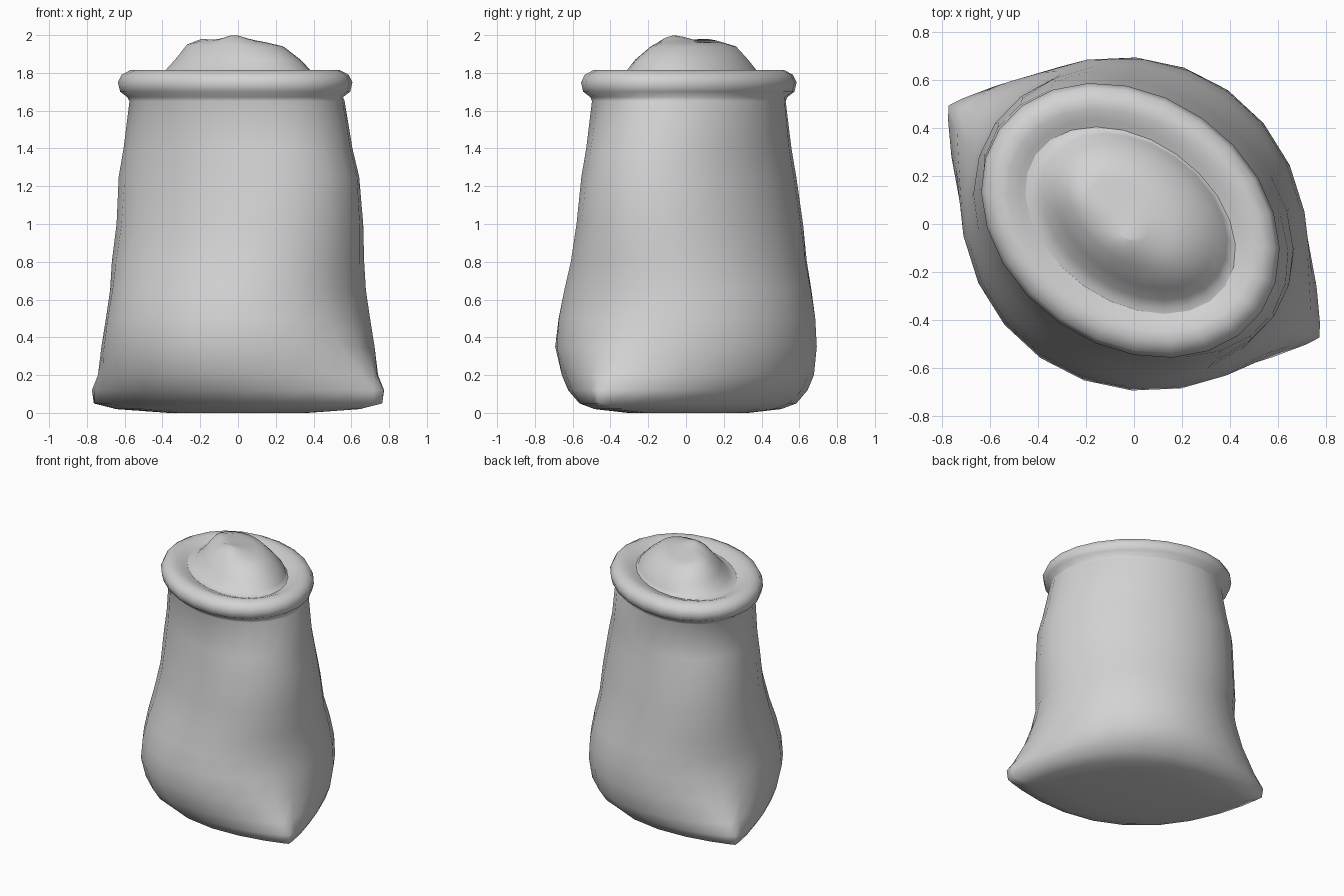
import bpy, bmesh
from math import sin, cos, pi, radians, exp, copysign
from mathutils import Vector, Matrix

# Remove the default cube
cube = bpy.data.objects.get("Cube")
if cube:
    bpy.data.objects.remove(cube, do_unlink=True)

SEGMENTS = 24

cloth = bpy.data.materials.new("plain grey")
cloth.use_nodes = True
cloth.diffuse_color = (0.65, 0.65, 0.65, 1)
cloth.node_tree.nodes["Principled BSDF"].inputs["Base Color"].default_value = (0.65, 0.65, 0.65, 1)


def loft(name, rings, cap_start=False, cap_end=False, shape=None):
    """Skin a stack of turned ovals: (height, long radius, short radius, pinch, turn, x, y).
    A pinch above 1 draws the ends of the oval out into corners."""
    bm = bmesh.new()
    loops = []
    for z, a, b, pinch, turn, x, y in rings:
        spin = Matrix.Rotation(radians(turn), 3, 'Z')
        loop = []
        for i in range(SEGMENTS):
            t = 2 * pi * i / SEGMENTS
            side = copysign(abs(sin(t)) ** pinch, sin(t))
            loop.append(bm.verts.new(spin @ Vector((a * cos(t), b * side, z)) + Vector((x, y, 0))))
        loops.append(loop)
    for low, high in zip(loops, loops[1:]):
        for i in range(SEGMENTS):
            j = (i + 1) % SEGMENTS
            bm.faces.new((low[i], low[j], high[j], high[i]))
    if cap_start:
        bm.faces.new(loops[0][::-1])
    if cap_end:
        bm.faces.new(loops[-1])
    if shape:
        for v in bm.verts:
            shape(v.co)
    mesh = bpy.data.meshes.new(name)
    bm.to_mesh(mesh)
    bm.free()
    mesh.materials.append(cloth)
    for p in mesh.polygons:
        p.use_smooth = True
    obj = bpy.data.objects.new(name, mesh)
    bpy.context.collection.objects.link(obj)


# Sack body: pinched bottom corners, bulging belly, narrow neck
body = [
    (0.00, 0.42, 0.30, 1.4, -32, 0, 0.01),
    (0.02, 0.76, 0.44, 1.7, -32, 0, 0.01),
    (0.05, 0.90, 0.52, 1.9, -32, 0, 0.01),
    (0.12, 0.91, 0.60, 1.8, -32, 0, 0.01),
    (0.20, 0.86, 0.65, 1.6, -33, 0, 0.01),
    (0.35, 0.78, 0.68, 1.2, -35, 0, 0),
    (0.50, 0.73, 0.67, 1.07, -36, 0, 0.005),
    (0.65, 0.70, 0.635, 1, -36, 0, 0.01),
    (0.80, 0.705, 0.585, 1, -35, 0, 0.015),
    (1.00, 0.70, 0.545, 1, -35, 0.01, 0.02),
    (1.25, 0.69, 0.505, 1, -34, 0.005, 0.015),
    (1.40, 0.655, 0.485, 1, -34, 0, 0.015),
    (1.65, 0.608, 0.47, 1, -33, -0.005, 0.015),
]

# Rolled rim: the cloth turns outward, over and down into the mouth
for height, out in ((1.672, 0.025), (1.70, 0.063), (1.75, 0.075), (1.79, 0.055),
                    (1.814, 0.01), (1.812, -0.035), (1.795, -0.08), (1.783, -0.11)):
    body.append((height, 0.59 + out, 0.445 + out, 1, -35, -0.015, 0.015))
loft("sack_body", body, cap_start=True)


# Heaped contents: a mound with two uneven peaks
def peaks(co):
    for x, y, rise in ((-0.02, -0.06, 0.036), (-0.2, 0.1, 0.02)):
        co.z += rise * exp(-((co.x - x) ** 2 + (co.y - y) ** 2) / 0.008)


loft("heaped_contents", [
    (1.783, 0.48, 0.335, 1, -35, -0.015, 0.015),
    (1.788, 0.455, 0.32, 1, -35, -0.01, 0.02),
    (1.81, 0.425, 0.30, 1, -35, 0, 0.03),
    (1.87, 0.37, 0.25, 1, -37, 0, 0.03),
    (1.94, 0.29, 0.18, 1, -37, -0.015, 0.04),
    (1.96, 0.20, 0.12, 1, -37, -0.02, 0.03),
    (1.963, 0.09, 0.06, 1, -37, -0.02, 0),
    (1.963, 0.03, 0.02, 1, -37, -0.02, -0.04),
], cap_end=True, shape=peaks)
